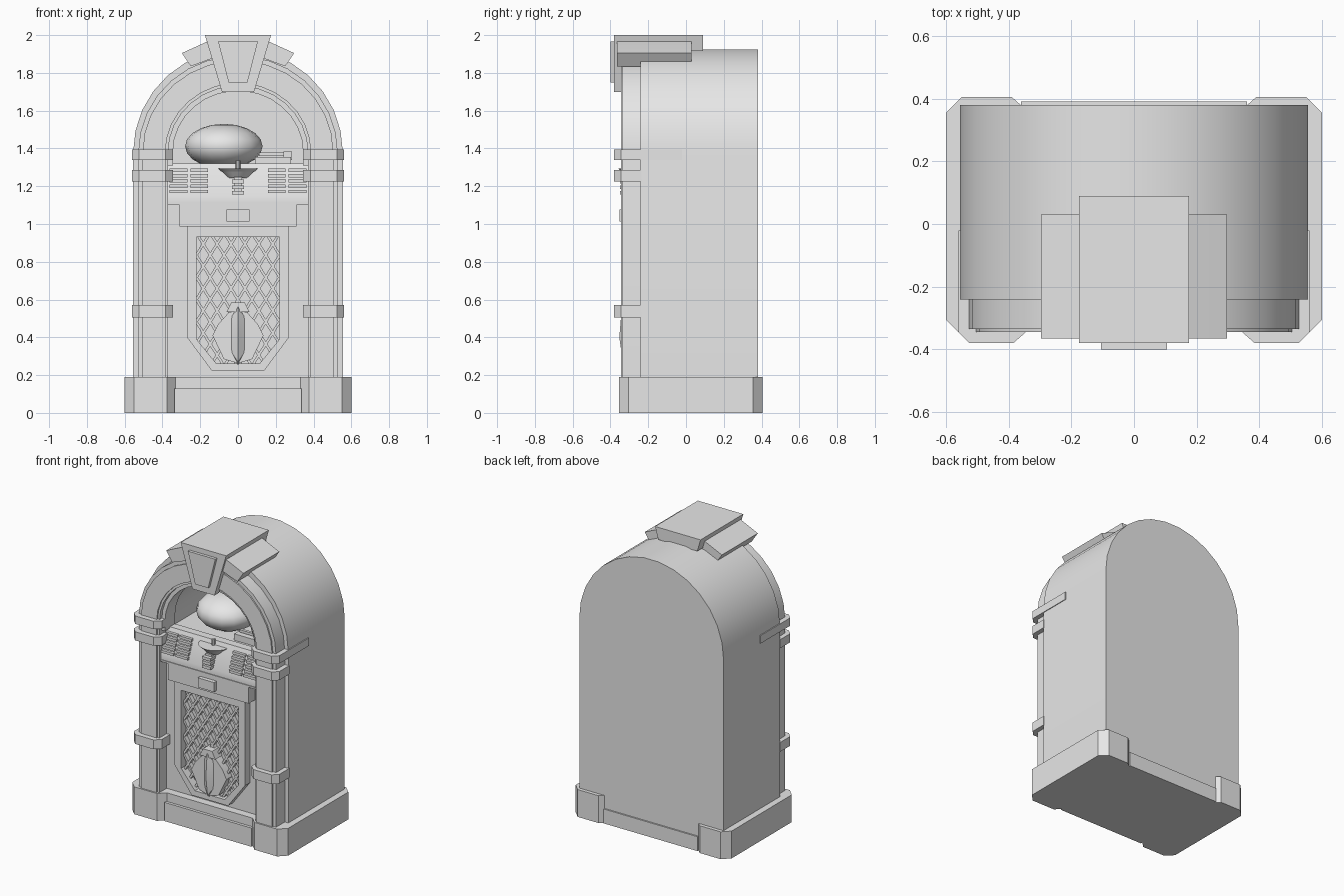
import bpy, bmesh, math
from mathutils import Vector

if "Cube" in bpy.data.objects:
    bpy.data.objects.remove(bpy.data.objects["Cube"])

grey = bpy.data.materials.new("cabinet_grey")
grey.diffuse_color = (0.8, 0.8, 0.8, 1)
grey.use_nodes = True
grey.node_tree.nodes["Principled BSDF"].inputs["Base Color"].default_value = grey.diffuse_color
SPRING = 1.38


def finish(name, bm):
    bmesh.ops.recalc_face_normals(bm, faces=bm.faces)
    me = bpy.data.meshes.new(name)
    bm.to_mesh(me)
    bm.free()
    me.materials.append(grey)
    ob = bpy.data.objects.new(name, me)
    bpy.context.collection.objects.link(ob)
    return ob


def extrude(name, pts, offset):
    """Closed prism from a 3D outline and an offset vector."""
    bm = bmesh.new()
    a = [bm.verts.new(p) for p in pts]
    b = [bm.verts.new(Vector(p) + Vector(offset)) for p in pts]
    bm.faces.new(a)
    bm.faces.new(b)
    for i in range(len(a)):
        j = (i + 1) % len(a)
        bm.faces.new((a[i], a[j], b[j], b[i]))
    return finish(name, bm)


def front(name, pts, y0, y1):
    return extrude(name, [(x, y0, z) for x, z in pts], (0, y1 - y0, 0))


def plan(name, pts, z0, z1):
    return extrude(name, [(x, y, z0) for x, y in pts], (0, 0, z1 - z0))


def box(name, x0, x1, y0, y1, z0, z1):
    return plan(name, [(x0, y0), (x1, y0), (x1, y1), (x0, y1)], z0, z1)


def flip(pts):
    return [(-x, v) for x, v in pts]


def sym(pts):
    return pts + flip(pts)[::-1]


def arch(a, b, bottom, n=15):
    """Round-topped outline, from the right foot to the left foot."""
    mid = [(a * math.cos(math.pi * i / n), SPRING + b * math.sin(math.pi * i / n)) for i in range(n + 1)]
    return [(a, bottom)] + mid + [(-a, bottom)]


def band(name, a0, b0, a1, b1, bottom, y0, y1):
    """Arched strip between an outer and an inner outline."""
    bm = bmesh.new()
    rows = []
    for (xo, zo), (xi, zi) in zip(arch(a0, b0, bottom), arch(a1, b1, bottom)):
        rows.append([bm.verts.new(p) for p in ((xo, y0, zo), (xi, y0, zi), (xi, y1, zi), (xo, y1, zo))])
    for r, s in zip(rows, rows[1:]):
        for k in range(4):
            m = (k + 1) % 4
            bm.faces.new((r[k], r[m], s[m], s[k]))
    bm.faces.new(rows[0])
    bm.faces.new(rows[-1])
    return finish(name, bm)


def disc(name, r0, r1, loc, h, seg=16):
    bm = bmesh.new()
    bmesh.ops.create_cone(bm, cap_ends=True, segments=seg, radius1=r0, radius2=r1, depth=h)
    bmesh.ops.translate(bm, verts=bm.verts, vec=loc)
    return finish(name, bm)


# Cabinet with a hollow display window
cabinet = front("cabinet", arch(0.555, 0.548, 0.1), -0.24, 0.38)
cutter = front("window_cutter", arch(0.355, 0.335, 1.31), -0.6, 0.22)
mod = cabinet.modifiers.new("window", 'BOOLEAN')
mod.object = cutter
mod.solver = 'EXACT'
bpy.context.view_layer.objects.active = cabinet
bpy.ops.object.modifier_apply(modifier=mod.name)
bpy.data.objects.remove(cutter)

# Front arch and columns
band("front_arch", 0.528, 0.51, 0.37, 0.35, 0.15, -0.335, -0.23)
band("arch_trim", 0.505, 0.485, 0.385, 0.365, 0.15, -0.345, -0.33)
band("inner_arch_lip", 0.375, 0.355, 0.345, 0.325, 1.31, -0.31, -0.2)

# Plinth with chamfered corner blocks
half = [(0.33, -0.31), (0.375, -0.355), (0.55, -0.355), (0.6, -0.305),
        (0.6, 0.355), (0.55, 0.405), (0.39, 0.405), (0.345, 0.365)]
plan("plinth", sym(half), 0, 0.19)
box("plinth_step", -0.335, 0.335, -0.33, -0.3, 0, 0.13)
box("plinth_back_rail", -0.36, 0.36, 0.36, 0.39, 0, 0.1)

# Metal straps around the columns
for z0, z1, back in ((1.34, 1.395, -0.02), (1.225, 1.285, -0.235), (0.505, 0.57, -0.235)):
    strap = [(0.345, -0.345), (0.385, -0.38), (0.525, -0.38), (0.56, -0.345),
             (0.56, back), (0.53, back), (0.53, -0.23), (0.345, -0.23)]
    plan("strap_right", strap, z0, z1)
    plan("strap_left", flip(strap), z0, z1)

# Keystone crown and angled wings
front("keystone", [(-0.175, 2.0), (0.175, 2.0), (0.085, 1.7), (-0.085, 1.7)], -0.38, -0.33)
front("keystone_cap", [(-0.175, 2.0), (0.175, 2.0), (0.15, 1.915), (-0.15, 1.915)], -0.34, 0.09)
front("keystone_plate", [(-0.105, 1.965), (0.105, 1.965), (0.05, 1.75), (-0.05, 1.75)], -0.4, -0.375)
wing = [(0.1, 1.99), (0.165, 1.965), (0.297, 1.905), (0.25, 1.835), (0.1, 1.89)]
front("wing_right", wing, -0.365, 0.03)
front("wing_left", flip(wing), -0.365, 0.03)

# Display: mirrored dome and playing arm
bm = bmesh.new()
bmesh.ops.create_uvsphere(bm, u_segments=16, v_segments=10, radius=1)
bmesh.ops.scale(bm, verts=bm.verts, vec=(0.205, 0.2, 0.118))
bmesh.ops.translate(bm, verts=bm.verts, vec=(-0.075, 0.0, 1.412))
finish("dome", bm)
box("arm_base", 0.09, 0.28, -0.17, -0.08, 1.3, 1.355)
box("arm_pivot", 0.24, 0.285, -0.16, -0.1, 1.34, 1.385)
box("arm", 0.11, 0.25, -0.14, -0.12, 1.36, 1.378)

# Sloped console
extrude("console", [(-0.37, -0.2, 1.32), (-0.37, -0.255, 1.32), (-0.37, -0.32, 1.15),
                    (-0.37, -0.32, 1.112), (-0.37, -0.2, 1.112)], (0.74, 0, 0))


def slope(z):
    return -0.255 - 0.065 * (1.32 - z) / 0.17


for cx in (-0.315, -0.205, 0.205, 0.315):
    for i in range(5):
        z = 1.163 + i * 0.028
        y = slope(z)
        box("vent_slat", cx - 0.047, cx + 0.047, y - 0.012, y + 0.02, z, z + 0.018)
# Selector dish and ribbed coin chute
disc("selector_dish", 0.09, 0.108, (0, -0.25, 1.285), 0.016)
disc("selector_bowl", 0.055, 0.085, (0, -0.255, 1.26), 0.035)
disc("selector_knob", 0.012, 0.012, (0, -0.27, 1.31), 0.05, 8)
box("chute", -0.022, 0.022, -0.325, -0.26, 1.155, 1.25)
for z in (1.155, 1.185, 1.215):
    box("chute_rib", -0.032, 0.032, -0.35, -0.26, z, z + 0.02)

# Header box and title plate
box("shelf", -0.37, 0.37, -0.325, -0.23, 1.1, 1.112)
box("door_panel", -0.37, 0.37, -0.255, -0.23, 0.15, 1.1)
box("header", -0.31, 0.31, -0.325, -0.24, 0.987, 1.1)
box("title_plate", -0.062, 0.062, -0.353, -0.32, 1.012, 1.078)

# Shield-shaped speaker frame
outer = sym([(0.27, 0.987), (0.27, 0.4), (0.14, 0.225)])
inner = sym([(0.22, 0.932), (0.22, 0.39), (0.115, 0.262)])
bm = bmesh.new()
loops = [[bm.verts.new((x, y, z)) for x, z in pts]
         for pts, y in ((outer, -0.25), (outer, -0.31), (inner, -0.31), (inner, -0.25))]
for p, q in zip(loops, loops[1:]):
    for i in range(6):
        j = (i + 1) % 6
        bm.faces.new((p[i], p[j], q[j], q[i]))
finish("speaker_frame", bm)

# Diamond lattice, trimmed to the frame opening
bm = bmesh.new()
centre = Vector((0, -0.28, 0.6))
for s in (-1, 1):
    d = Vector((s * 0.05, 0, 0.08)).normalized()
    n = Vector((d.z, 0, -d.x)) * 0.007
    for i in range(-6, 7):
        part = bmesh.new()
        c = Vector((i * 0.0735, 0, 0.6))
        vs = [part.verts.new(c + d * t + n * w + Vector((0, y, 0)))
              for y in (-0.285, -0.25) for t, w in ((-1, -1), (1, -1), (1, 1), (-1, 1))]
        for f in ((0, 1, 2, 3), (4, 5, 6, 7), (0, 1, 5, 4), (1, 2, 6, 5), (2, 3, 7, 6), (3, 0, 4, 7)):
            part.faces.new([vs[k] for k in f])
        for (x0, z0), (x1, z1) in zip(inner, inner[1:] + inner[:1]):
            p = Vector((x0, 0, z0))
            no = Vector((z1 - z0, 0, x0 - x1))
            if no.dot(centre - p) > 0:
                no = -no
            bmesh.ops.bisect_plane(part, geom=part.verts[:] + part.edges[:] + part.faces[:],
                                   plane_co=p, plane_no=no, clear_outer=True)
        tmp = bpy.data.meshes.new("tmp")
        part.to_mesh(tmp)
        part.free()
        bm.from_mesh(tmp)
        bpy.data.meshes.remove(tmp)
finish("speaker_lattice", bm)

# Leaf ornament
petal = [(0.0, 0.262), (0.075, 0.285), (0.135, 0.41), (0.105, 0.47), (0.05, 0.53), (0.0, 0.54)]
front("petal_right", petal, -0.32, -0.26)
front("petal_left", flip(petal), -0.32, -0.26)
front("leaf_cap", sym([(0.06, 0.535), (0.035, 0.585)]), -0.335, -0.26)
for s in (-1, 1):
    bm = bmesh.new()
    ridge = [bm.verts.new(p) for p in ((0, -0.335, 0.27), (0, -0.353, 0.4), (0, -0.34, 0.56))]
    rim = [bm.verts.new((s * x, -0.315, z)) for x, z in ((0, 0.255), (0.04, 0.33), (0.04, 0.5), (0, 0.57))]
    bm.faces.new((rim[0], rim[1], ridge[0]))
    bm.faces.new((ridge[0], rim[1], ridge[1]))
    bm.faces.new((rim[1], rim[2], ridge[1]))
    bm.faces.new((ridge[1], rim[2], ridge[2]))
    bm.faces.new((rim[2], rim[3], ridge[2]))
    finish("centre_leaf", bm)

# Smooth the curved surfaces only
bpy.ops.object.select_all(action='SELECT')
bpy.context.view_layer.objects.active = cabinet
bpy.ops.object.shade_smooth_by_angle(angle=math.radians(30))
